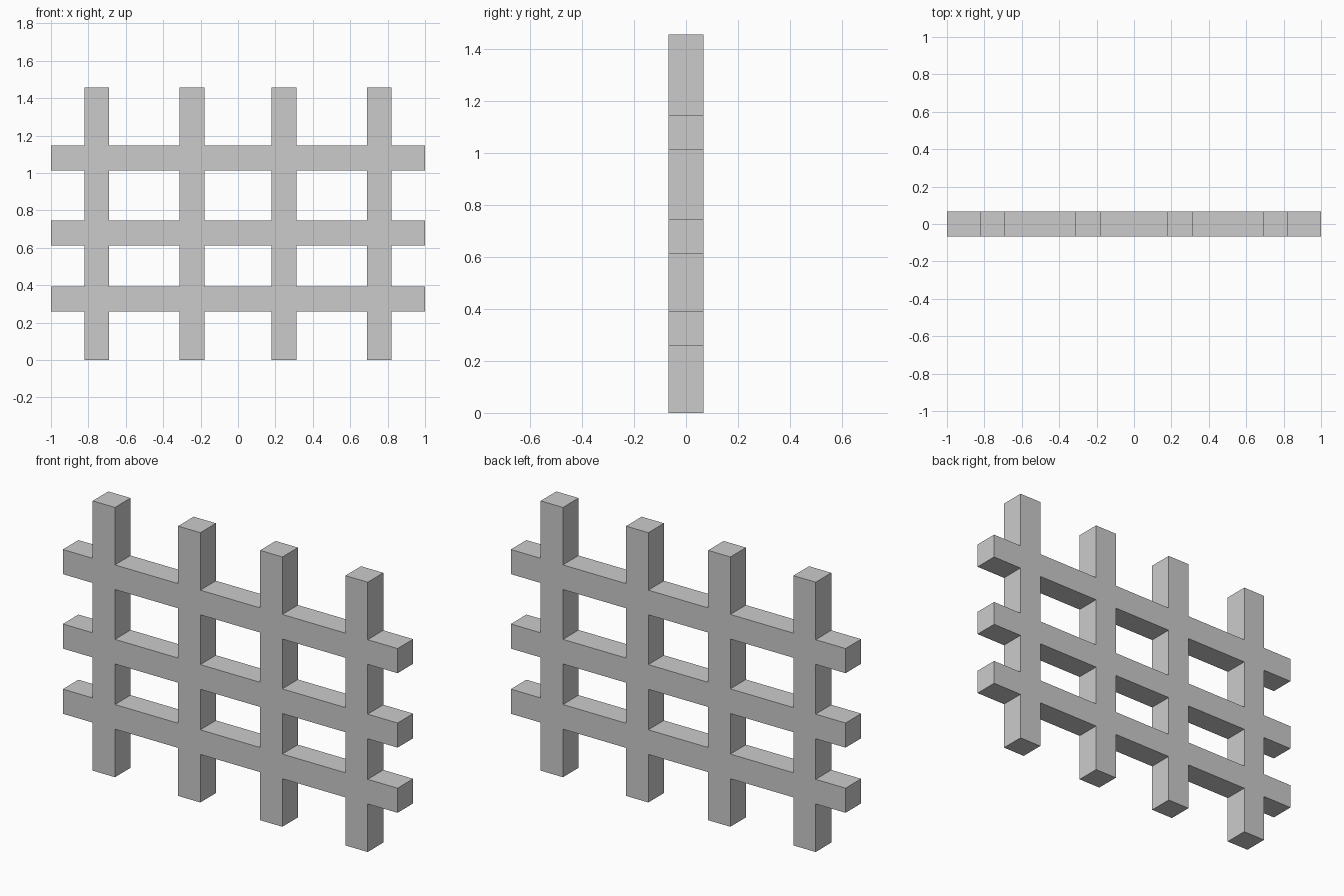
import bpy, bmesh

if "Cube" in bpy.data.objects:
    bpy.data.objects.remove(bpy.data.objects["Cube"])

W = 0.133                                  # square bar thickness
HEIGHT = 1.457
POSTS = (-0.755, -0.245, 0.245, 0.755)     # post centres along x
RAILS = (0.326, 0.678, 1.080)              # rail centres along z


def cuts(start, centres, end):
    return [start] + [c + s * W / 2 for c in centres for s in (-1, 1)] + [end]


xs = cuts(-1.0, POSTS, 1.0)
zs = cuts(0.0, RAILS, HEIGHT)

# Flat lattice profile: odd columns are posts, odd rows are rails
bm = bmesh.new()
grid = [[bm.verts.new((x, -W / 2, z)) for z in zs] for x in xs]
for i in range(len(xs) - 1):
    for j in range(len(zs) - 1):
        if i % 2 or j % 2:
            bm.faces.new((grid[i][j], grid[i + 1][j],
                          grid[i + 1][j + 1], grid[i][j + 1]))
bmesh.ops.delete(bm, geom=[v for v in bm.verts if not v.link_faces], context='VERTS')

# Thickness: extrude the profile to the back
ext = bmesh.ops.extrude_face_region(bm, geom=bm.faces[:], use_keep_orig=True)
back = [g for g in ext['geom'] if isinstance(g, bmesh.types.BMVert)]
bmesh.ops.translate(bm, verts=back, vec=(0, W, 0))
bmesh.ops.recalc_face_normals(bm, faces=bm.faces[:])

mesh = bpy.data.meshes.new("lattice_fence")
bm.to_mesh(mesh)
bm.free()
fence = bpy.data.objects.new("lattice_fence", mesh)
bpy.context.collection.objects.link(fence)
